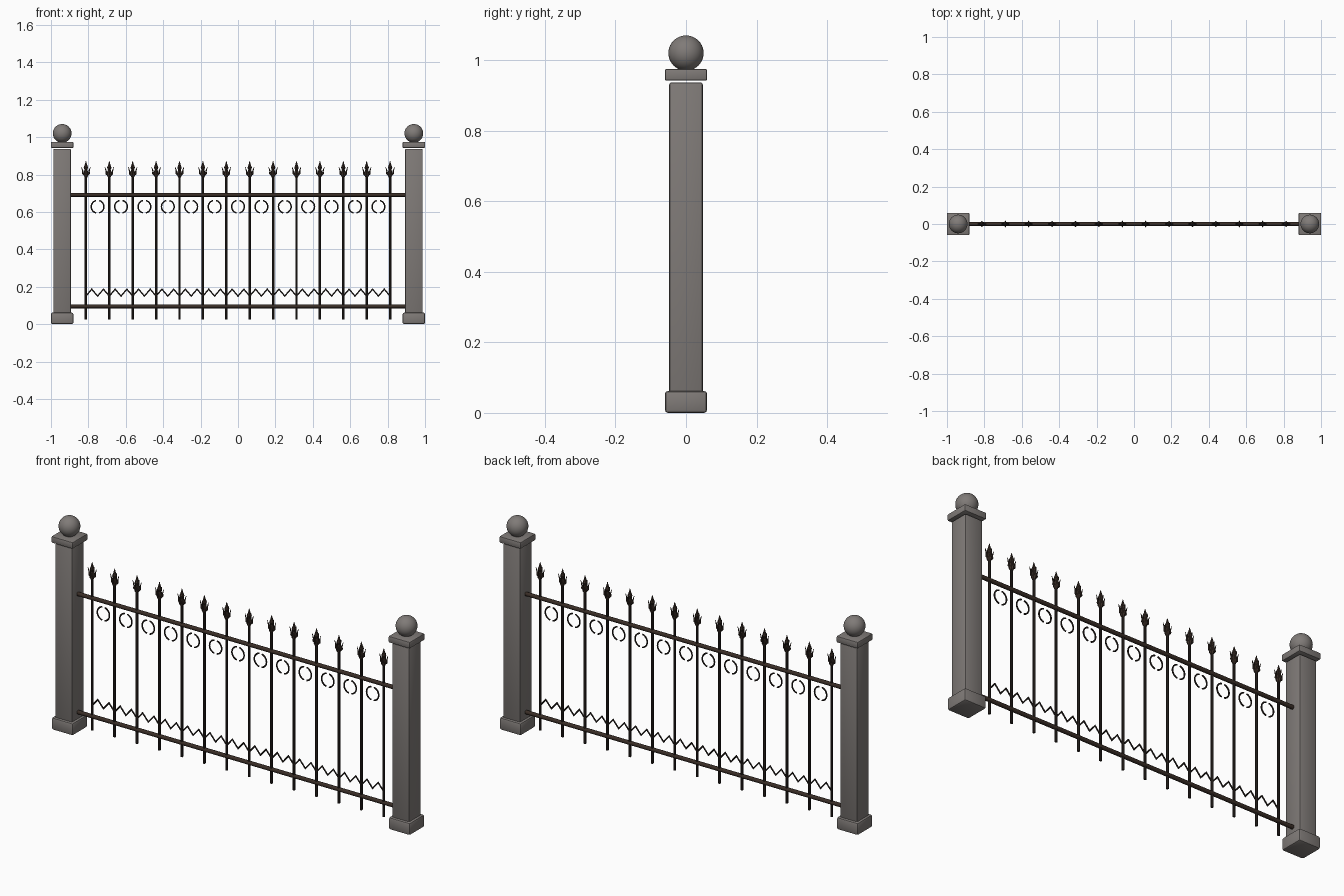
import bpy
import bmesh
from math import pi, sin, cos, radians
from mathutils import Vector

cube = bpy.data.objects.get("Cube")
if cube:
    bpy.data.objects.remove(cube, do_unlink=True)


def material(name, color):
    m = bpy.data.materials.new(name)
    m.use_nodes = True
    m.diffuse_color = (*color, 1)
    bsdf = m.node_tree.nodes["Principled BSDF"]
    bsdf.inputs["Base Color"].default_value = (*color, 1)
    bsdf.inputs["Roughness"].default_value = 0.9
    return m


STONE = material("grey stone", (0.215, 0.197, 0.187))
IRON = material("dark iron", (0.026, 0.019, 0.016))
RUST = material("rusty iron", (0.042, 0.027, 0.02))


def finish(name, bm, mat, angle=40):
    bmesh.ops.recalc_face_normals(bm, faces=bm.faces)
    mesh = bpy.data.meshes.new(name)
    bm.to_mesh(mesh)
    bm.free()
    mesh.materials.append(mat)
    ob = bpy.data.objects.new(name, mesh)
    bpy.context.collection.objects.link(ob)
    bpy.ops.object.select_all(action='DESELECT')
    ob.select_set(True)
    bpy.context.view_layer.objects.active = ob
    bpy.ops.object.shade_smooth_by_angle(angle=radians(angle))
    return ob


def block(name, x, half, z0, z1, bevel):
    """Square stone block with softened edges."""
    bm = bmesh.new()
    bmesh.ops.create_cube(bm, size=1)
    bmesh.ops.scale(bm, vec=(2 * half, 2 * half, z1 - z0), verts=bm.verts)
    bmesh.ops.translate(bm, vec=(x, 0, (z0 + z1) / 2), verts=bm.verts)
    bmesh.ops.bevel(bm, geom=bm.edges[:], offset=bevel, segments=2,
                    profile=0.5, affect='EDGES')
    return finish(name, bm, STONE)


def skin(bm, rings):
    """Join successive vertex rings into a closed solid."""
    for a, b in zip(rings, rings[1:]):
        for i in range(len(a)):
            j = (i + 1) % len(a)
            bm.faces.new((a[i], a[j], b[j], b[i]))
    bm.faces.new(rings[0])
    bm.faces.new(rings[-1])


def lathe(bm, center, profile, sides):
    """Solid of revolution about a vertical axis from (radius, z) pairs."""
    skin(bm, [[bm.verts.new(center + Vector((
        r * cos(2 * pi * i / sides), r * sin(2 * pi * i / sides), z)))
        for i in range(sides)] for r, z in profile])


def sweep(bm, points, radii, normal=Vector((0, 1, 0)), sides=6):
    """Tube through points lying in one plane, mitred at corners."""
    rings = []
    for k, p in enumerate(points):
        t_in = (p - points[max(k - 1, 0)]).normalized()
        t_out = (points[min(k + 1, len(points) - 1)] - p).normalized()
        t = (t_in + t_out).normalized()
        side = t.cross(normal)
        miter = 1 / max(t.dot(t_out if t_out.length else t_in), 0.5)
        rings.append([bm.verts.new(
            p + radii[k] * (side * miter * cos(2 * pi * i / sides)
                            + normal * sin(2 * pi * i / sides)))
            for i in range(sides)])
    skin(bm, rings)


# Stone pillars with plinth, cap slab and ball
for side, sx in (("right", -1), ("left", 1)):
    x = sx * 0.94
    block(side + "_pillar_base", x, 0.06, 0, 0.062, 0.009)
    block(side + "_pillar_shaft", x, 0.0475, 0.055, 0.937, 0.006)
    block(side + "_pillar_cap", x, 0.06, 0.942, 0.975, 0.005)
    bm = bmesh.new()
    bmesh.ops.create_uvsphere(bm, u_segments=32, v_segments=20, radius=0.05)
    bmesh.ops.translate(bm, vec=(x, 0, 1.02), verts=bm.verts)
    finish(side + "_pillar_ball", bm, STONE)

# Horizontal rails between the pillars
for name, z in (("upper_rail", 0.691), ("lower_rail", 0.095)):
    bm = bmesh.new()
    sweep(bm, [Vector((-0.895, 0, z)), Vector((0.895, 0, z))], [0.01] * 2,
          sides=10)
    finish(name, bm, RUST)

COUNT, STEP = 14, 0.1251
bar_x = [(i - (COUNT - 1) / 2) * STEP for i in range(COUNT)]

# Upright bars
bm = bmesh.new()
for x in bar_x:
    lathe(bm, Vector((x, 0, 0)), [(0.0065, 0.025), (0.0065, 0.8)], 8)
finish("upright_bars", bm, IRON)

# Spear heads: collar, slim blade and four flared prongs
bm = bmesh.new()
prong = [(0.006, 0.01), (0.016, 0.02), (0.017, 0.034), (0.024, 0.056)]
for x in bar_x:
    c = Vector((x, 0, 0.785))
    lathe(bm, c, [(0.007, 0), (0.013, 0.012), (0.011, 0.03), (0.007, 0.04),
                  (0.012, 0.052), (0.006, 0.068), (0.001, 0.087)], 8)
    for out, reach in ((Vector((1, 0, 0)), 1), (Vector((-1, 0, 0)), 1),
                       (Vector((0, 1, 0)), 0.7), (Vector((0, -1, 0)), 0.7)):
        sweep(bm, [c + out * r * reach + Vector((0, 0, z)) for r, z in prong],
              [0.004, 0.005, 0.0035, 0.001], Vector((-out.y, out.x, 0)))
finish("spear_heads", bm, RUST)

# Split rings below the upper rail
bm = bmesh.new()
for x in bar_x[:-1]:
    c = Vector((x + STEP / 2, 0, 0.628))
    for start in (-76, 104):
        angles = [radians(start + 152 * i / 12) for i in range(13)]
        sweep(bm, [c + 0.034 * Vector((cos(a), 0, sin(a))) for a in angles],
              [0.0038] * 13)
finish("split_rings", bm, IRON)

# Zigzag wire above the lower rail
bm = bmesh.new()
steps = (COUNT - 1) * 4
points = [Vector((bar_x[0] + i * STEP / 4, 0, 0.187 if i % 2 else 0.15))
          for i in range(steps + 1)]
sweep(bm, points, [0.0036] * len(points))
finish("zigzag_wire", bm, IRON)
